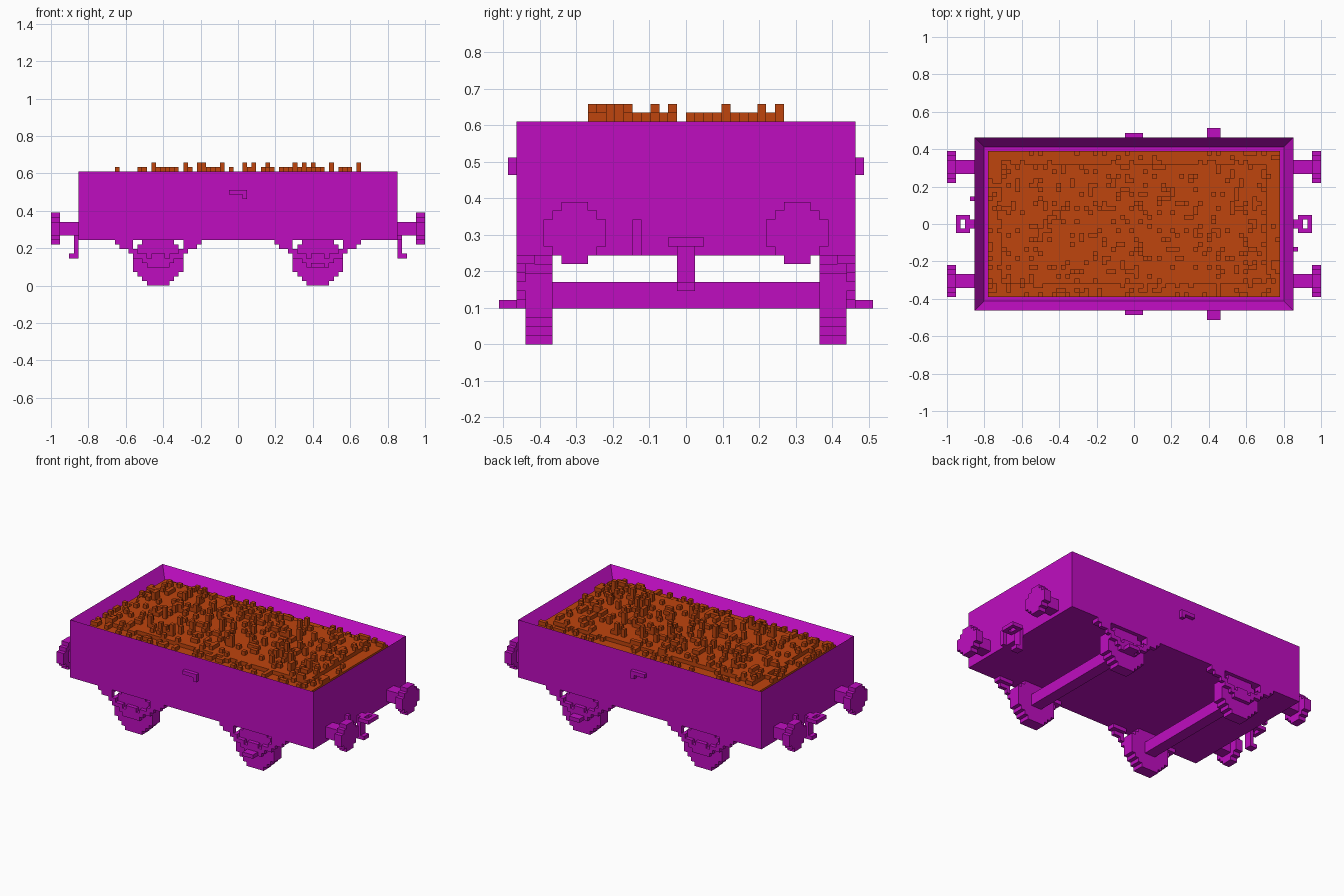
import bpy, bmesh, random

random.seed(7)
U = 2 / 82  # edge of one block

if "Cube" in bpy.data.objects:
    bpy.data.objects.remove(bpy.data.objects["Cube"], do_unlink=True)


def material(name, rgb):
    m = bpy.data.materials.new(name)
    m.use_nodes = True
    m.diffuse_color = (*rgb, 1)
    m.node_tree.nodes["Principled BSDF"].inputs["Base Color"].default_value = (*rgb, 1)
    return m


PURPLE = material("magenta paint", (0.52, 0.004, 0.53))
ORANGE = material("orange ore", (0.52, 0.058, 0.004))


def finish(name, bm, mat):
    mesh = bpy.data.meshes.new(name)
    bm.to_mesh(mesh)
    bm.free()
    mesh.materials.append(mat)
    ob = bpy.data.objects.new(name, mesh)
    bpy.context.collection.objects.link(ob)
    return ob


def blocks(name, boxes, mx=1, my=1, mat=PURPLE):
    """Joined boxes (x0, x1, y0, y1, z0, z1) in block units, mirrored by mx and my."""
    bm = bmesh.new()
    for x0, x1, y0, y1, z0, z1 in boxes:
        vs = bmesh.ops.create_cube(bm, size=1)["verts"]
        for v in vs:
            v.co.x = mx * (x1 if v.co.x > 0 else x0) * U
            v.co.y = my * (y1 if v.co.y > 0 else y0) * U
            v.co.z = (z1 if v.co.z > 0 else z0) * U
    bmesh.ops.recalc_face_normals(bm, faces=bm.faces[:])
    return finish(name, bm, mat)


# Open box body: floor and four thick walls
bm = bmesh.new()
vs = bmesh.ops.create_cube(bm, size=1)["verts"]
for v in vs:
    v.co = (v.co.x * 70 * U, v.co.y * 38 * U, (17.5 + v.co.z * 15) * U)
top = max(bm.faces, key=lambda f: f.calc_center_median().z)
bmesh.ops.inset_individual(bm, faces=[top], thickness=3 * U)
for v in top.verts:
    v.co.z = 22 * U
finish("wagon_body", bm, PURPLE)

# Heaped load: stepped field of blocks, higher in the middle
NX, NY = 64, 32


def load_height(i, j):
    edge = min(i, NX - 1 - i, j, NY - 1 - j)
    h = 23 if edge < 3 else 24
    r = random.random()
    if edge < 5:
        return h + (r < 0.16)
    return h + (r < 0.2) + (r < 0.05) + (r < 0.007)


heights = {(i, j): load_height(i, j) for i in range(NX) for j in range(NY)}
bm = bmesh.new()


def quad(*pts):
    bm.faces.new([bm.verts.new(((x - NX / 2) * U, (y - NY / 2) * U, z * U)) for x, y, z in pts])


for (i, j), h in heights.items():
    quad((i, j, h), (i + 1, j, h), (i + 1, j + 1, h), (i, j + 1, h))
    sides = (((1, 0), (i + 1, j), (i + 1, j + 1)), ((-1, 0), (i, j + 1), (i, j)),
             ((0, 1), (i + 1, j + 1), (i, j + 1)), ((0, -1), (i, j), (i + 1, j)))
    for (dx, dy), a, b in sides:
        low = heights.get((i + dx, j + dy), 22)
        if low < h:
            quad((*a, low), (*b, low), (*b, h), (*a, h))
bmesh.ops.remove_doubles(bm, verts=bm.verts[:], dist=U * 0.01)
finish("ore_load", bm, ORANGE)

WHEEL = (5, 7, 9, 11, 11, 11, 11, 11, 9, 7, 5)   # row widths, bottom to top
DISC = (3, 5, 7, 7, 7, 5, 3)
SPRING = ((4, 0, 2.5), (5, 0, 3.5), (6, 2.5, 5.5), (7, 4.5, 6.5), (8, 5.5, 8.5), (9, 5.5, 9.5))
C = 17.5  # axle position

for mx, end in ((1, "left"), (-1, "right")):
    # Axle across the wagon
    blocks("axle_" + end, [(C - 1.5, C + 1.5, -15, 15, 4, 7)], mx)
    for my, side in ((1, "back"), (-1, "front")):
        tag = f"{side}_{end}"
        # Stepped wheel
        blocks("wheel_" + tag,
               [(C - w / 2, C + w / 2, 15, 18, z, z + 1) for z, w in enumerate(WHEEL)], mx, my)
        # Curved spring with axle box
        spring = [(C - 1.5, C + 1.5, 18, 19, 4, 7)]
        for z, a, b in SPRING:
            spring += [(C + a, C + b, 18, 19, z, z + 1), (C - b, C - a, 18, 19, z, z + 1)]
        # Parts of the spring outside the wheel reach back under the body
        spring += [(C - 9.5, C - 5.5, 17, 18, 9, 10), (C + 5.5, C + 9.5, 17, 18, 9, 10)]
        blocks("spring_" + tag, spring, mx, my)
        # Buffer stem and round head
        buffer = [(35, 39, 11, 14, 11, 14)]
        buffer += [(39, 41, 12.5 - w / 2, 12.5 + w / 2, 9 + k, 10 + k) for k, w in enumerate(DISC)]
        blocks("buffer_" + tag, buffer, mx, my)
    # Coupling loop with hanging link
    blocks("coupling_" + end, [
        (35, 37, -1, 1, 11, 12), (36, 39, 1, 2, 11, 12), (36, 39, -2, -1, 11, 12),
        (38, 39, -1, 1, 11, 12), (35, 36, -1, 1, 6, 11), (36, 37, -1, 1, 6, 7)], mx)
    # Upright brake pipe, on opposite sides at the two ends
    blocks("brake_pipe_" + end, [(35, 36, -6, -5, 10, 14)], mx, mx)

for my, side in ((1, "back"), (-1, "front")):
    # Side latch and brake step
    blocks("side_latch_" + side, [(-2, 2, 19, 20, 20, 21), (1, 2, 19, 20, 19, 20)], 1, my)
    blocks("brake_step_" + side, [(C - 1.5, C + 1.5, 19, 21, 4, 5)], 1, my)
